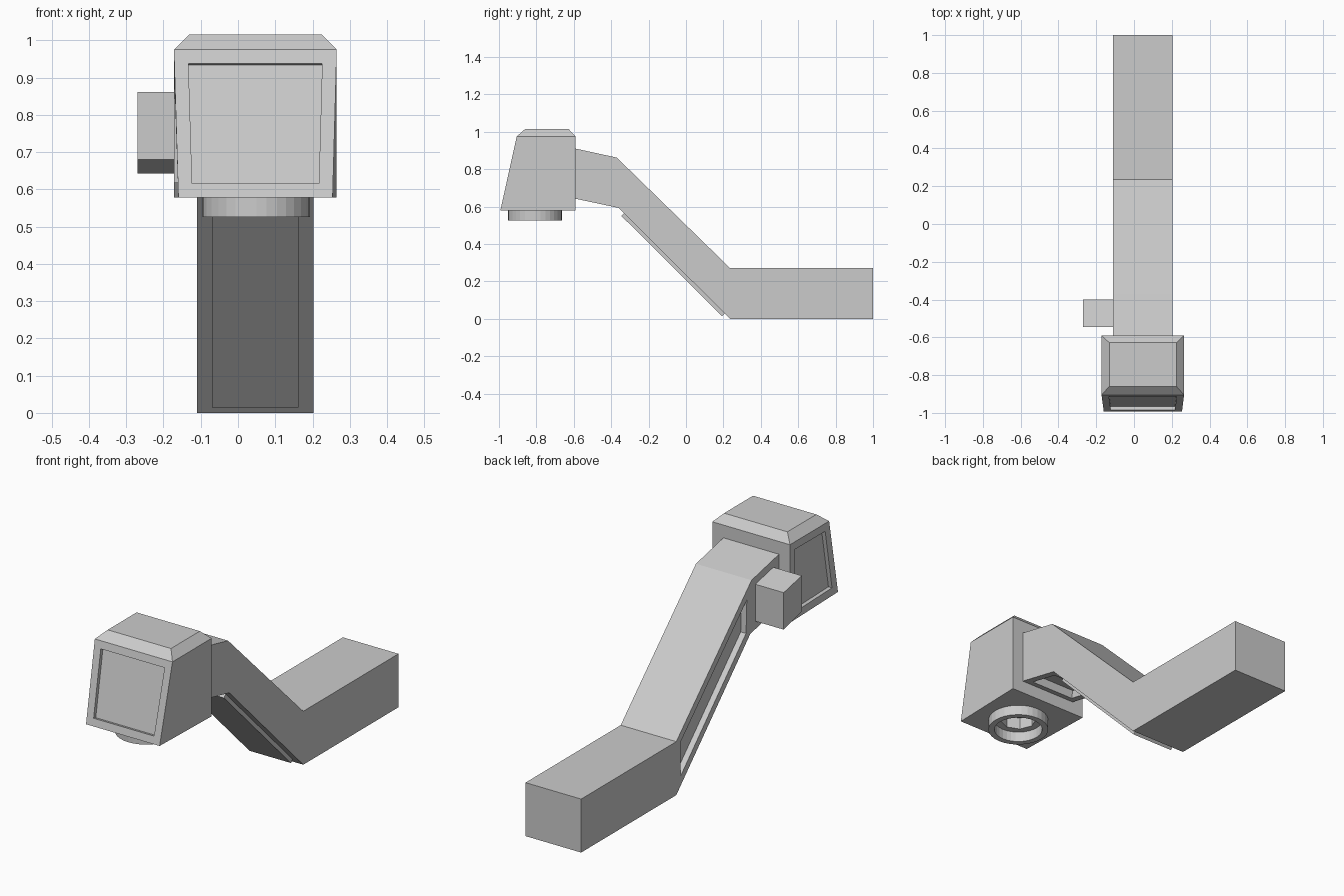
import bpy, bmesh
from mathutils import Vector

if "Cube" in bpy.data.objects:
    bpy.data.objects.remove(bpy.data.objects["Cube"])


def loft(rings):
    """Closed solid through rings of equal point count."""
    bm = bmesh.new()
    vs = [[bm.verts.new(p) for p in r] for r in rings]
    n = len(vs[0])
    for a, b in zip(vs, vs[1:]):
        for i in range(n):
            j = (i + 1) % n
            bm.faces.new((a[i], a[j], b[j], b[i]))
    bm.faces.new(vs[0][::-1])
    bm.faces.new(vs[-1])
    bmesh.ops.recalc_face_normals(bm, faces=bm.faces[:])
    return bm


def prism(profile, x0, x1):
    """Extrude a (y, z) profile along x."""
    return loft([[(x, y, z) for y, z in profile] for x in (x0, x1)])


def panel(bm, near, margin, depth):
    """Inset the face nearest a point, then push it in or out with straight walls."""
    f = min(bm.faces, key=lambda f: (f.calc_center_median() - Vector(near)).length)
    f.normal_update()
    n = f.normal.copy()
    bmesh.ops.inset_region(bm, faces=[f], thickness=margin, use_even_offset=True)
    new = bmesh.ops.extrude_discrete_faces(bm, faces=[f])["faces"][0]
    bmesh.ops.translate(bm, vec=n * depth, verts=new.verts[:])


def finish(bm, name):
    me = bpy.data.meshes.new(name)
    bm.to_mesh(me)
    bm.free()
    ob = bpy.data.objects.new(name, me)
    bpy.context.collection.objects.link(ob)
    return ob


def rect(x0, x1, y0, y1, z):
    return [(x0, y0, z), (x1, y0, z), (x1, y1, z), (x0, y1, z)]


# Arm sections: level base, sloping middle, short upper neck
X0, X1 = -0.11, 0.203
base = prism([(1, 0), (1, 0.272), (0.235, 0.272), (0.235, 0)], X0, X1)
finish(base, "arm_base")

slope = prism([(0.235, 0), (0.235, 0.272), (-0.37, 0.862), (-0.36, 0.593)], X0, X1)
panel(slope, (0.047, -0.06, 0.297), 0.04, 0.02)      # raised plate underneath
panel(slope, (X0, -0.06, 0.43), 0.035, -0.03)        # recess on the left side
finish(slope, "arm_slope")

neck = prism([(-0.36, 0.593), (-0.37, 0.862), (-0.59, 0.91), (-0.59, 0.642)], X0, X1)
panel(neck, (0.047, -0.475, 0.617), 0.035, -0.04)    # recess underneath
finish(neck, "arm_neck")

# Side knob on the left of the neck
knob = prism([(-0.545, 0.68), (-0.40, 0.642), (-0.40, 0.83), (-0.545, 0.861)], -0.27, X0)
finish(knob, "side_knob")

# Head: tapered box with chamfered top and slanted front
head = loft([
    [(-0.16, -0.993, 0.578), (0.254, -0.993, 0.578), (0.265, -0.59, 0.578), (-0.172, -0.59, 0.578)],
    rect(-0.172, 0.265, -0.905, -0.59, 0.975),
    rect(-0.131, 0.225, -0.86, -0.628, 1.015),
])
panel(head, (0.047, -0.95, 0.776), 0.038, -0.018)    # front panel
panel(head, (-0.172, -0.77, 0.776), 0.04, -0.02)     # left panel
head_ob = finish(head, "head")


def tube(name, r_out, r_in, z0, z1, seg=32):
    """Ring under the head, revolved from a square section."""
    bm = bmesh.new()
    section = [(r_in, z0), (r_out, z0), (r_out, z1), (r_in, z1)]
    vs = [bm.verts.new((r, 0, z)) for r, z in section]
    es = [bm.edges.new((vs[i], vs[(i + 1) % 4])) for i in range(4)]
    bmesh.ops.spin(bm, geom=vs + es, cent=(0, 0, 0), axis=(0, 0, 1),
                   angle=6.283185307, steps=seg, use_duplicate=False)
    bmesh.ops.remove_doubles(bm, verts=bm.verts[:], dist=1e-4)
    bmesh.ops.recalc_face_normals(bm, faces=bm.faces[:])
    ob = finish(bm, name)
    ob.location = (0.049, -0.807, 0)
    return ob


# Lens collar under the head
tube("lens_collar", 0.144, 0.115, 0.526, 0.58)

# Pocket inside the collar
bpy.ops.mesh.primitive_cylinder_add(vertices=8, radius=0.085, depth=0.12,
                                    location=(0.049, -0.807, 0.578))
cutter = bpy.context.object
cutter.name = "lens_pocket_cutter"
cutter.hide_render = True
cutter.hide_set(True)
cut = head_ob.modifiers.new("lens_pocket", "BOOLEAN")
cut.operation = "DIFFERENCE"
cut.solver = "EXACT"
cut.object = cutter
